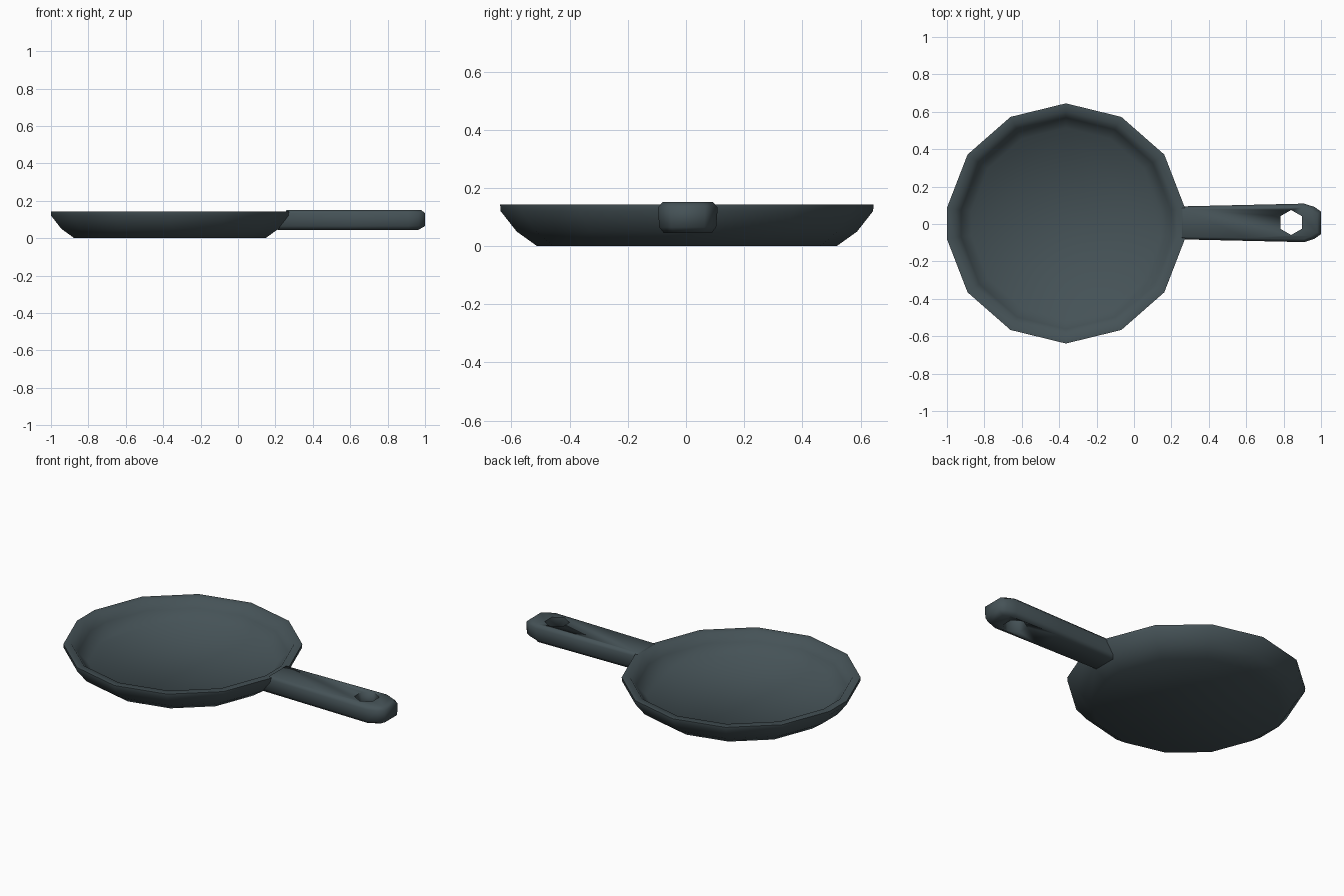
import bpy, bmesh, math

if "Cube" in bpy.data.objects:
    bpy.data.objects.remove(bpy.data.objects["Cube"])

iron = bpy.data.materials.new("dark slate iron")
iron.diffuse_color = (0.06, 0.085, 0.095, 1)
iron.use_nodes = True
iron.node_tree.nodes["Principled BSDF"].inputs["Base Color"].default_value = iron.diffuse_color


def make_object(name, rings, angle, cap_last=True):
    """Skin a stack of closed rings and cap both ends."""
    bm = bmesh.new()
    loops = [[bm.verts.new(p) for p in ring] for ring in rings]
    n = len(loops[0])
    for a, b in zip(loops, loops[1:]):
        for i in range(n):
            j = (i + 1) % n
            bm.faces.new((a[i], a[j], b[j], b[i]))
    bm.faces.new(loops[0][::-1])
    bm.faces.new(loops[-1])
    bmesh.ops.recalc_face_normals(bm, faces=bm.faces)
    me = bpy.data.meshes.new(name)
    bm.to_mesh(me)
    bm.free()
    me.materials.append(iron)
    ob = bpy.data.objects.new(name, me)
    bpy.context.collection.objects.link(ob)
    bpy.context.view_layer.objects.active = ob
    ob.select_set(True)
    bpy.ops.object.shade_smooth_by_angle(angle=math.radians(angle))
    ob.select_set(False)
    return ob


# Pan bowl: fourteen slightly uneven sides, with outer wall, rim and inner wall
quarter = [7.3, 35, 62.5]
angles = quarter + [90] + [180 - a for a in reversed(quarter)]
angles += [a + 180 for a in angles]
profile = [(0.515, 0.0), (0.585, 0.05), (0.64, 0.12), (0.642, 0.143),
           (0.598, 0.143), (0.565, 0.095), (0.51, 0.035)]
CX, CY = -0.364, 0.003
make_object("pan_bowl", [[(CX + r * math.cos(math.radians(a)),
                           CY + r * math.sin(math.radians(a)), z)
                          for a in angles] for r, z in profile], 60)

# Handle: outline (x, half width) stacked in height, root slanted into the wall
half = [(0.25, 0.088), (0.6, 0.096), (0.91, 0.103), (0.965, 0.085), (1.0, 0.06)]
layers = [(0.045, 0.80, -0.04, 0.035), (0.065, 0.95, -0.03, 0.0),
          (0.133, 1.0, 0.0, 0.0), (0.151, 0.84, 0.01, 0.02)]
HY = 0.006
rings = []
for z, w, root, tip in layers:
    side = [(x + (root if i == 0 else 0) - (tip if i > 2 else 0), y * w)
            for i, (x, y) in enumerate(half)]
    rings.append([(x, HY - y, z) for x, y in side] +
                 [(x, HY + y, z) for x, y in reversed(side)])
handle = make_object("handle", rings, 65)

# Hexagonal hanging hole
ring = [(0.84 + 0.067 * math.sin(i * math.pi / 3),
         0.008 + 0.067 * math.cos(i * math.pi / 3)) for i in range(6)]
cutter = make_object("hole_cutter", [[(x, y, z) for x, y in ring]
                                     for z in (-0.1, 0.3)], 65)
cutter.hide_render = True
cutter.hide_viewport = True
cut = handle.modifiers.new("hanging hole", 'BOOLEAN')
cut.object = cutter
cut.operation = 'DIFFERENCE'
cut.solver = 'EXACT'
